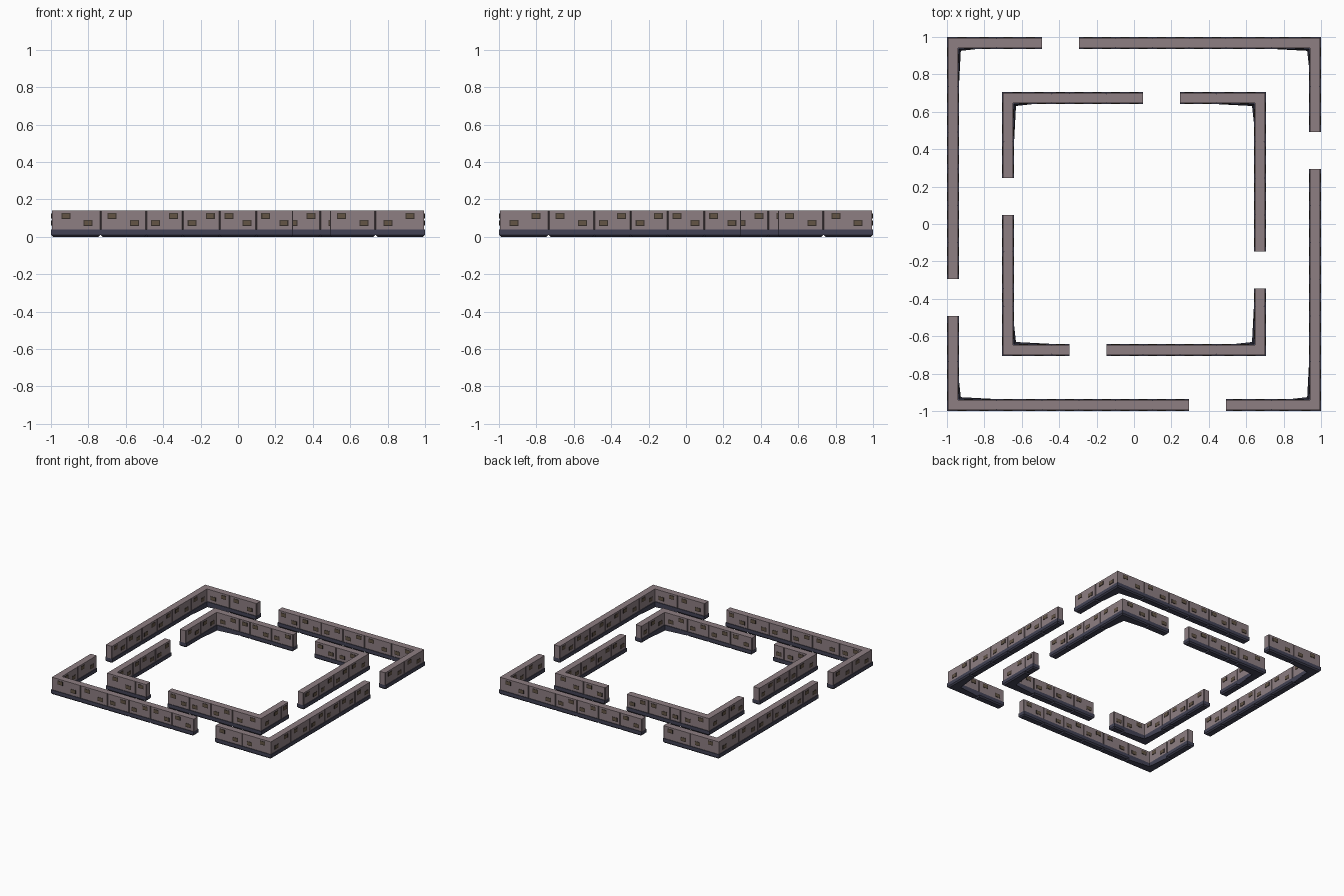
import bpy, bmesh, math
from mathutils import Matrix, Vector

if "Cube" in bpy.data.objects:
    bpy.data.objects.remove(bpy.data.objects["Cube"])


def material(name, rgb):
    m = bpy.data.materials.new(name)
    m.diffuse_color = (*rgb, 1)
    m.use_nodes = True
    m.node_tree.nodes["Principled BSDF"].inputs["Base Color"].default_value = m.diffuse_color
    return m


WALL = material("mauve stone", (0.27, 0.21, 0.225))
SEAM = material("dark seam", (0.13, 0.10, 0.11))
BASE = material("slate base", (0.055, 0.055, 0.09))
BRICK = material("brown brick", (0.125, 0.09, 0.06))
RIM = material("dark brick rim", (0.05, 0.038, 0.03))

T = 0.064        # base thickness
I = 0.005        # wall inset from the base
C = 0.004        # chamfer at panel ends
H0, H1 = 0.038, 0.14


def prism(bm, poly, z0, z1, mat, bottom_bevel=0.0):
    low = [bm.verts.new(mat @ Vector((x, y, z0))) for x, y in poly]
    top = [bm.verts.new(mat @ Vector((x, y, z1))) for x, y in poly]
    n = len(poly)
    bottom = bm.faces.new(low[::-1])
    bm.faces.new(top)
    for i in range(n):
        j = (i + 1) % n
        f = bm.faces.new((low[i], low[j], top[j], top[i]))
        f.normal_update()
        # narrow diagonal chamfers form the dark seams
        if min(abs(f.normal.x), abs(f.normal.y)) > 0.3:
            f.material_index = 1
    if bottom_bevel:
        bmesh.ops.bevel(bm, geom=list(bottom.edges), offset=bottom_bevel,
                        segments=1, affect='EDGES', profile=0.5)


def straight(a, b, i, c):
    lo, hi = i, T - i
    if not c:
        return [(a, lo), (b, lo), (b, hi), (a, hi)]
    return [(a, lo + c), (a + c, lo), (b - c, lo), (b, lo + c),
            (b, hi - c), (b - c, hi), (a + c, hi), (a, hi - c)]


def elbow(a, i, c):
    hi = T - i
    if not c:
        return [(i, i), (a, i), (a, hi), (hi, hi), (hi, a), (i, a)]
    return [(i, i), (a - c, i), (a, i + c), (a, hi - c), (a - c, hi), (hi, hi),
            (hi, a - c), (hi - c, a), (i + c, a), (i, a - c)]


def brick(bm, x, upper, inside, mat):
    # bevelled block on the outer or inner wall face
    z = 0.111 if upper else 0.074
    y, d = (T - I, 1) if inside else (I, -1)
    rings = []
    for w, h, out in ((0.024, 0.0155, 0), (0.024, 0.0155, 0.002), (0.0185, 0.010, 0.004)):
        rings.append([bm.verts.new(mat @ Vector((x + sx * w * -d, y + d * out, z + sz * h)))
                      for sx, sz in ((-1, -1), (1, -1), (1, 1), (-1, 1))])
    for a, b in zip(rings, rings[1:]):
        for i in range(4):
            j = (i + 1) % 4
            bm.faces.new((a[i], a[j], b[j], b[i])).material_index = 1
    bm.faces.new(rings[-1])


def finish(bm, name, mats):
    bmesh.ops.recalc_face_normals(bm, faces=bm.faces)
    me = bpy.data.meshes.new(name)
    bm.to_mesh(me)
    bm.free()
    for m in mats:
        me.materials.append(m)
    bpy.context.collection.objects.link(bpy.data.objects.new(name, me))


def ring(name, R, arm, sides):
    """sides: four lists of (start, end, first brick is upper) along each side."""
    base, wall, bricks = bmesh.new(), bmesh.new(), bmesh.new()
    for k, panels in enumerate(sides):
        turn = Matrix.Rotation(k * math.pi / 2, 4, 'Z')
        corner = turn @ Matrix.Translation((-R, -R, 0))
        side = turn @ Matrix.Translation((0, -R, 0))
        # corner piece
        prism(base, elbow(arm, 0, 0), 0, H0, corner, 0.01)
        prism(wall, elbow(arm, I, C), H0, H1, corner)
        first = k % 2 == 0
        for s in (-1, 1):
            up = first if s < 0 else not first
            for p, q in ((0.08, up if s < 0 else not up), (0.198, not up if s < 0 else up)):
                brick(bricks, s * (R - p), q, False, side)
            for p, q in ((0.115, up), (0.21, not up)):
                brick(bricks, s * (R - p), q, True, side)
        # straight panels
        for a, b, up in panels:
            prism(base, straight(a, b, 0, 0), 0, H0, side, 0.01)
            prism(wall, straight(a, b, I, C), H0, H1, side)
            m, w = (a + b) / 2, (b - a) * 0.245
            spots = ((m - w, up), (m + w, not up)) if b - a > 0.12 else ((m, up),)
            for x, u in spots:
                brick(bricks, x, u, False, side)
                brick(bricks, x, not u, True, side)
    finish(base, name + "_base", [BASE])
    finish(wall, name + "_wall", [WALL, SEAM])
    finish(bricks, name + "_bricks", [BRICK, RIM])


# outer ring: the same panel row, with one gap, on every side
row = [(-0.735, -0.491, True), (-0.491, -0.295, False), (-0.295, -0.098, False),
       (-0.098, 0.098, True), (0.098, 0.295, True), (0.491, 0.735, True)]
ring("outer", 1.0, 0.265, [row] * 4)

# inner ring: two panel rows, each used on two sides
row_a = [(-0.44, -0.344, True), (-0.148, 0.049, True), (0.049, 0.245, False), (0.245, 0.44, False)]
row_b = [(-0.44, -0.245, True), (-0.049, 0.148, False), (0.148, 0.344, True), (0.344, 0.44, False)]
ring("inner", 0.705, 0.265, [row_a, row_a, row_b, row_b])
